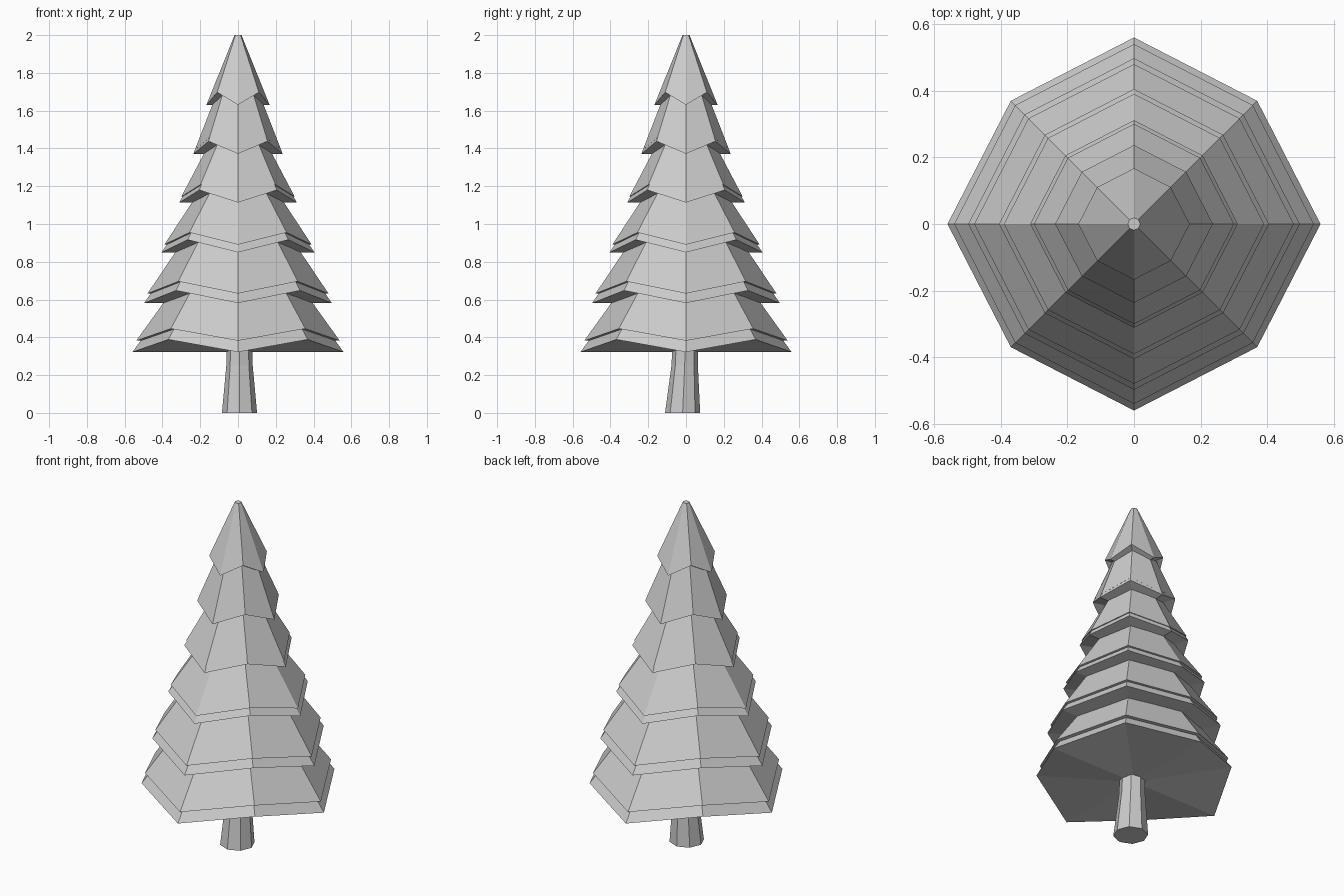
import bpy, bmesh
from math import cos, sin, pi

if "Cube" in bpy.data.objects:
    bpy.data.objects.remove(bpy.data.objects["Cube"])

TOP = 2.0


def ring(bm, r_axis, r_diag, z_axis, z_diag, cx=0, cy=0):
    vs = []
    for i in range(8):
        r, z = ((r_axis, z_axis), (r_diag, z_diag))[i % 2]
        vs.append(bm.verts.new((cx + r * cos(i * pi / 4), cy + r * sin(i * pi / 4), z)))
    return vs


def bridge(bm, a, b):
    for i in range(8):
        j = (i + 1) % 8
        bm.faces.new((a[i], a[j], b[j], b[i]))


def finish(bm, name):
    bmesh.ops.recalc_face_normals(bm, faces=bm.faces)
    me = bpy.data.meshes.new(name)
    bm.to_mesh(me)
    bm.free()
    ob = bpy.data.objects.new(name, me)
    bpy.context.collection.objects.link(ob)


def tier(name, r0, z0, r1, z1, s):
    # eight-sided skirt with raised diagonal corners, scaled by s about the tree top
    def Z(z):
        return TOP + (z - TOP) * s
    bm = bmesh.new()
    low = ring(bm, r0 * s, r0 * s * 0.934, Z(z0), Z(z0 + 0.064))
    up = ring(bm, r1 * s, r1 * s, Z(z1), Z(z1))
    bridge(bm, low, up)
    bm.faces.new(up)
    centre = bm.verts.new((0, 0, Z(z0)))
    for i in range(8):
        bm.faces.new((low[(i + 1) % 8], low[i], centre))
    finish(bm, name)


# foliage tiers: lip radius, lip height, upper radius, upper height
tiers = [
    (0.539, 0.382, 0.310, 0.70),
    (0.479, 0.632, 0.265, 0.95),
    (0.390, 0.891, 0.200, 1.18),
    (0.300, 1.145, 0.150, 1.43),
    (0.228, 1.394, 0.105, 1.71),
    (0.161, 1.644, 0.018, 2.00),
]
# two nested layers give each tier its double lip
for layer, s in (("upper", 1.0), ("lower", 1.037)):
    for n, t in enumerate(tiers, 1):
        tier(f"foliage_{layer}_{n}", *t, s)

# flared trunk
bm = bmesh.new()
rings = [ring(bm, r, r, z, z, cx, cy) for r, z, cx, cy in
         ((0.093, 0, 0.008, -0.018), (0.070, 0.25, 0.008, -0.007), (0.066, 0.40, 0.008, -0.004))]
bridge(bm, rings[0], rings[1])
bridge(bm, rings[1], rings[2])
bm.faces.new(rings[0])
bm.faces.new(rings[2])
finish(bm, "trunk")
